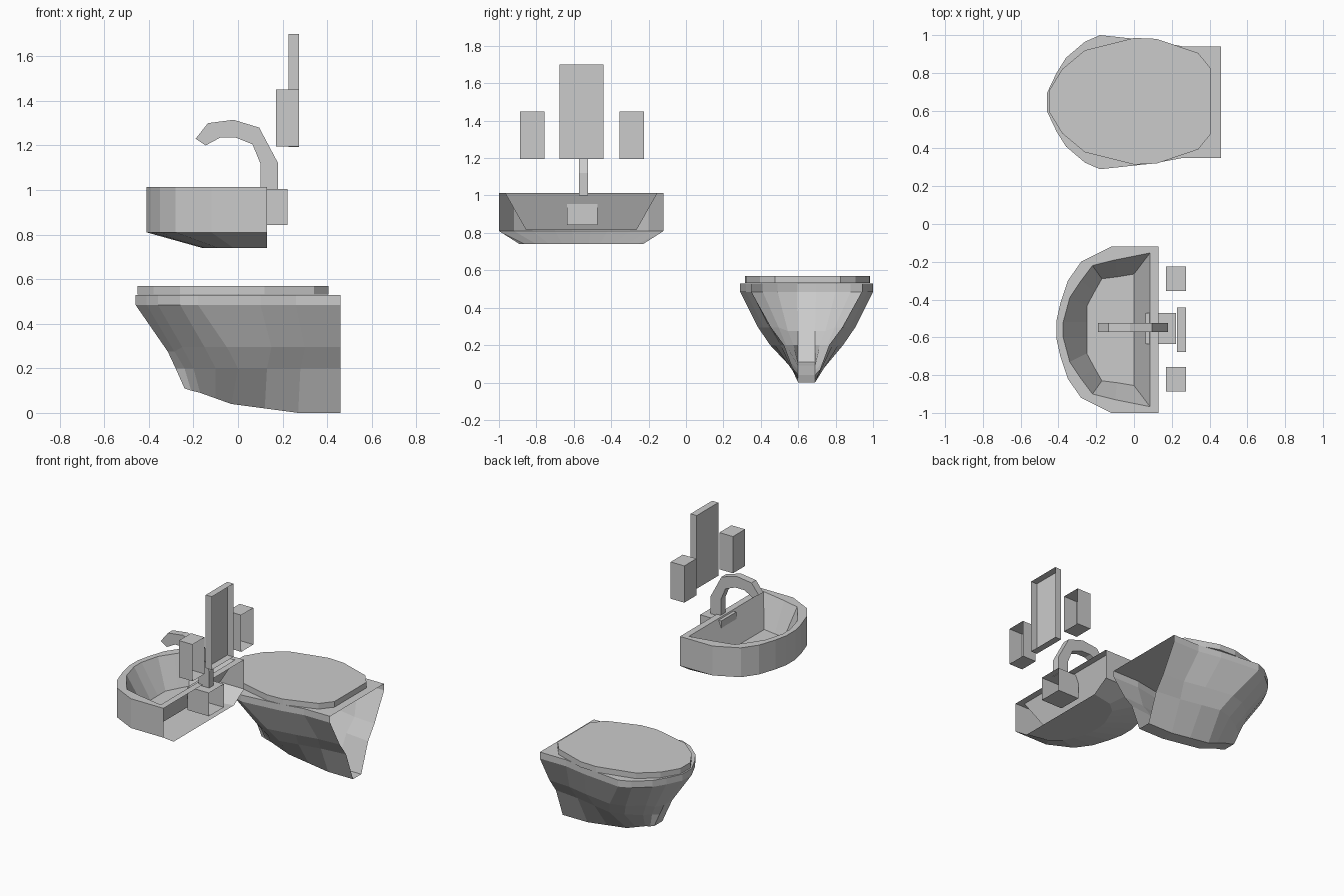
import bpy, bmesh

if "Cube" in bpy.data.objects:
    bpy.data.objects.remove(bpy.data.objects["Cube"])


def finish(name, bm):
    bmesh.ops.recalc_face_normals(bm, faces=bm.faces)
    mesh = bpy.data.meshes.new(name)
    bm.to_mesh(mesh)
    bm.free()
    obj = bpy.data.objects.new(name, mesh)
    bpy.context.collection.objects.link(obj)
    return obj


def loft(name, cy, levels, closed, cap_first=True, cap_last=True):
    """Skin mirrored half outlines (x, half width, z), each running back to front.
    closed[i] says whether the band above level i also has a back wall."""
    bm = bmesh.new()
    rings = []
    for half in levels:
        left = [bm.verts.new((x, cy + w, z)) for x, w, z in half]
        right = [bm.verts.new((x, cy - w, z)) for x, w, z in half]
        rings.append(left + right[::-1])
    n = len(rings[0])
    for a, b, shut in zip(rings, rings[1:], closed):
        for i in range(n if shut else n - 1):
            j = (i + 1) % n
            bm.faces.new((a[i], a[j], b[j], b[i]))
    for ring, wanted in ((rings[0], cap_first), (rings[-1], cap_last)):
        if wanted:
            for i in range(n // 2 - 1):
                bm.faces.new((ring[i], ring[i + 1], ring[n - 2 - i], ring[n - 1 - i]))
    return finish(name, bm)


def at(z, pts):
    return [(x, w, z) for x, w in pts]


def wall_box(name, x0, x1, y0, y1, z0, z1):
    """Box left open on its wall side (+x)."""
    bm = bmesh.new()
    bmesh.ops.create_cube(bm, size=1)
    for v in bm.verts:
        v.co = (x1 if v.co.x > 0 else x0, y1 if v.co.y > 0 else y0, z1 if v.co.z > 0 else z0)
    bm.normal_update()
    back = [f for f in bm.faces if f.calc_center_median().x > x1 - 1e-4]
    bmesh.ops.recalc_face_normals(bm, faces=bm.faces)
    bmesh.ops.delete(bm, geom=back, context='FACES_ONLY')
    return finish(name, bm)


# Toilet bowl, open at the wall
TY = 0.645
rim = [(.46, .295), (.26, .295), (.10, .325), (-.18, .355),
       (-.26, .32), (-.36, .235), (-.41, .155), (-.46, .05)]
belly = [(.46, .19), (.30, .20), (.15, .23), (-.05, .26),
         (-.15, .23), (-.25, .15)]
waist = [(.46, .12), (.28, .14), (.13, .17), (0, .195),
         (-.10, .17), (-.20, .11), (-.24, .07), (-.28, .045)]
keel = [(.46, 0), (.27, 0), (.12, .02), (-.03, .04),
        (-.10, .065), (-.17, .09), (-.21, .10), (-.24, .11)]
loft("toilet_bowl", TY,
     [[(x, .045, z) for x, z in keel], at(.2, waist),
      at(.295, belly) + at(.275, [(-.285, .10), (-.315, .045)]),
      at(.485, rim), at(.53, rim)], [False] * 4)

# Toilet lid
lid = [(.405, .175), (.34, .255), (.12, .33), (0, .335),
       (-.26, .27), (-.38, .17), (-.45, .055)]
loft("toilet_lid", TY + .005, [at(.531, lid), at(.57, lid)], [True])

# Washbasin: underside, outer wall, rim and bowl in one skin, open at the wall
SY = -0.56
under = [(.13, .33), (-.02, .30), (-.09, .24), (-.12, .17), (-.15, .10), (-.16, .04)]
outer = [(.13, .44), (-.12, .44), (-.28, .36), (-.35, .26), (-.39, .14), (-.41, .05)]
inner = [(.085, .407), (-.10, .37), (-.22, .34), (-.28, .26), (-.34, .17), (-.375, .04)]
floor = [(0, .295), (-.09, .28), (-.17, .27), (-.21, .20), (-.25, .125), (-.25, .04)]
loft("washbasin", SY,
     [at(.74, under), at(.81, outer), at(1.013, outer), at(1.013, inner), at(.815, floor)],
     [False, False, True, True])

# Faucet: arched strip of quads extruded across y
arch_out = [(.18, 1.0), (.18, 1.12), (.095, 1.28), (-.02, 1.315), (-.135, 1.30), (-.19, 1.23)]
arch_in = [(.10, 1.0), (.10, 1.12), (.065, 1.205), (-.01, 1.235), (-.08, 1.235), (-.145, 1.20)]
bm = bmesh.new()
tops = [bm.verts.new((x, SY - .013, z)) for x, z in arch_out]
lows = [bm.verts.new((x, SY - .013, z)) for x, z in arch_in]
side = [bm.faces.new((tops[i], tops[i + 1], lows[i + 1], lows[i])) for i in range(5)]
ext = bmesh.ops.extrude_face_region(bm, geom=side, use_keep_orig=True)["geom"]
bmesh.ops.translate(bm, vec=(0, .05, 0), verts=[v for v in ext if isinstance(v, bmesh.types.BMVert)])
finish("faucet", bm)

# Faucet mount, mirror and the two wall cabinets
wall_box("faucet_mount", .06, .222, -.635, -.472, .843, 1.004)
wall_box("mirror", .227, .274, -.677, -.441, 1.194, 1.70)
for label, y in (("near", -.822), ("far", -.29)):
    wall_box("cabinet_" + label, .17, .274, y - .066, y + .066, 1.196, 1.45)
